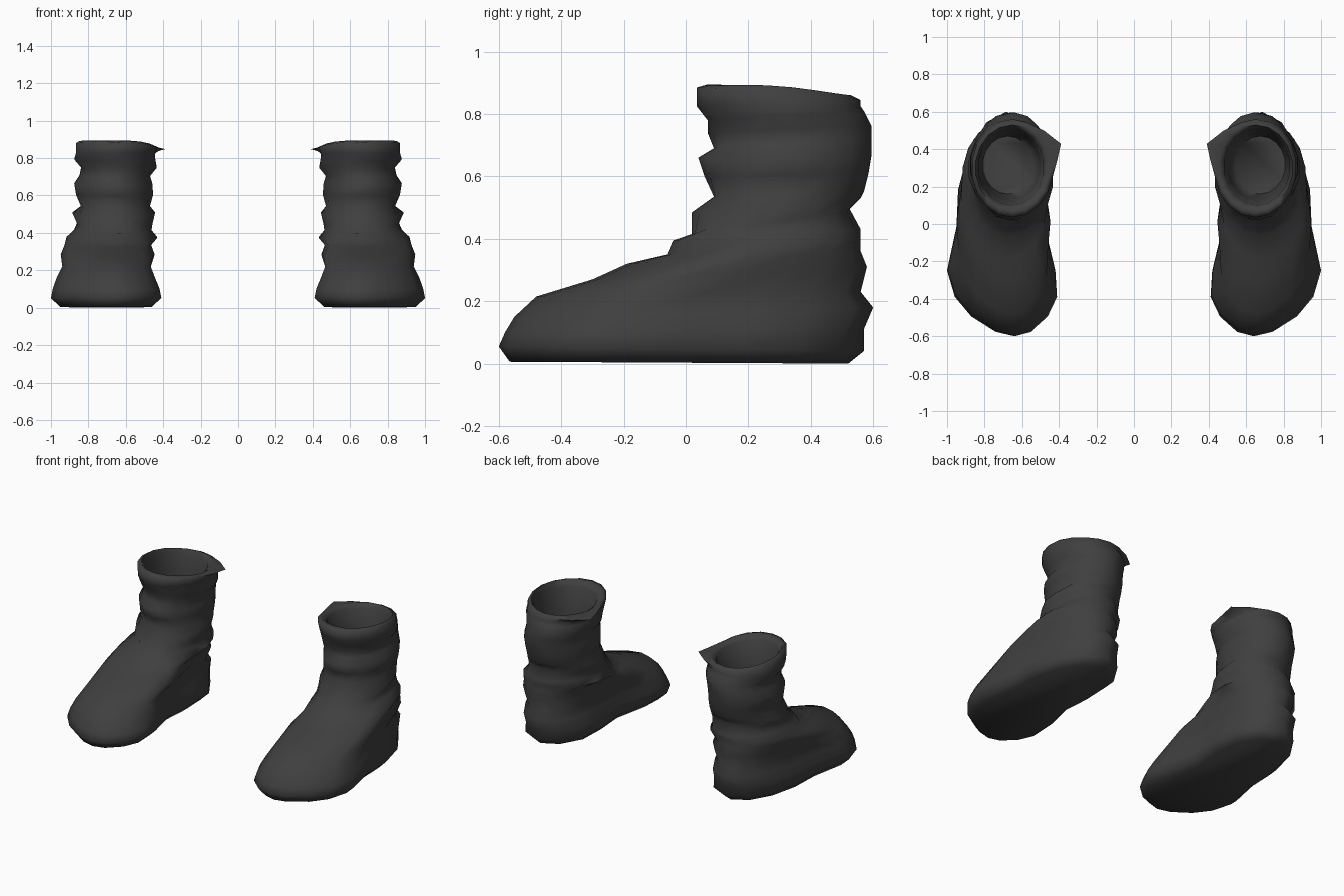
import bpy
import bmesh
import math

cube = bpy.data.objects.get("Cube")
if cube:
    bpy.data.objects.remove(cube, do_unlink=True)

# One dark fabric colour
fabric = bpy.data.materials.new("charcoal fabric")
fabric.use_nodes = True
COLOUR = (0.05, 0.05, 0.05, 1)
fabric.diffuse_color = COLOUR
bsdf = fabric.node_tree.nodes["Principled BSDF"]
bsdf.inputs["Base Color"].default_value = COLOUR
bsdf.inputs["Roughness"].default_value = 0.9

# Plan of the sole: across (-1 inner, 1 outer) and along (0 toe, 1 heel)
SOLE = [(-.22, 0), (.12, .02), (.56, .09), (.86, .18), (1, .3), (.83, .5),
        (.80, .67), (.63, .83), (.32, .95), (-.08, 1), (-.5, .95), (-.8, .83),
        (-.83, .67), (-.78, .5), (-.97, .3), (-1, .18), (-.83, .09), (-.52, .02)]
N = len(SOLE)
ANGLES = [2 * math.pi * i / N for i in range(N)]

# Rings: front y, front z, back y, back z, inner x, outer x, share of sole shape
FOOT = [
    (-.565, .006, .52, .000, .46, .95, 1),
    (-.60, .055, .57, .04, .41, 1.0, 1),
    (-.58, .10, .57, .11, .42, .99, 1),
    (-.55, .15, .60, .18, .44, .97, .95),
    (-.48, .215, .56, .23, .46, .94, .8),
    (-.30, .27, .58, .31, .44, .95, .5),
    (-.19, .32, .56, .36, .46, .93, .25),
    (-.06, .35, .56, .40, .43, .92, 0),
]
SHAFT = [
    (-.04, .395, .56, .43, .46, .88, 0),
    (.02, .41, .525, .495, .455, .86, 0),
    (.02, .485, .56, .53, .44, .89, 0),
    (.09, .535, .57, .55, .47, .84, 0),
    (.06, .60, .585, .61, .45, .87, 0),
    (.04, .66, .595, .67, .455, .88, 0),
    (.09, .69, .595, .72, .47, .85, 0),
    (.07, .74, .595, .76, .43, .84, 0),
    (.07, .78, .57, .81, .44, .88, 0),
    (.035, .825, .56, .825, .44, .87, 0),
    (.035, .885, .56, .845, .43, .87, 0),
]
LINING = [
    (.07, .895, .53, .86, .45, .85, 0),
    (.10, .86, .51, .83, .48, .835, 0),
    (.13, .70, .49, .70, .50, .83, 0),
    (.16, .52, .47, .52, .54, .81, 0),
]
ROWS = FOOT + SHAFT + LINING
CUFF = len(FOOT + SHAFT) - 1
# Flare of the cuff at its inner back corner: ring point -> sideways shift
FLARE = {11: -.03, 12: -.07, 13: -.025}


def ring_points(index, side):
    row = ROWS[index]
    soft = row
    if len(FOOT) < index < CUFF:
        # Folds bulge at the front, back and sides and fade between them
        soft = [(a + 2 * b + c) / 4
                for a, b, c in zip(ROWS[index - 1], row, ROWS[index + 1])]
    for i, angle in enumerate(ANGLES):
        w = math.cos(2 * angle) ** 2
        yf, zf, yb, zb, xin, xout, sole = [w * a + (1 - w) * b
                                           for a, b in zip(row, soft)]
        sx, sy = SOLE[i]
        u = sole * sx + (1 - sole) * math.sin(angle)
        t = sole * sy + (1 - sole) * (0.5 - 0.5 * math.cos(angle))
        x = (xin + xout) / 2 + u * (xout - xin) / 2
        z = zf + t * (zb - zf)
        if index == CUFF:
            x += FLARE.get(i, 0)
        if CUFF <= index <= CUFF + 1:
            # The rim dips towards the inner side
            z += 0.012 * u * math.sin(math.pi * t)
        yield side * x, yf + t * (yb - yf), z


def make_boot(name, side):
    bm = bmesh.new()
    rings = [[bm.verts.new(p) for p in ring_points(i, side)]
             for i in range(len(ROWS))]
    # Loft the skin, then close the sole and the floor inside
    for a, b in zip(rings, rings[1:]):
        for j in range(N):
            k = (j + 1) % N
            bm.faces.new((a[j], a[k], b[k], b[j]))
    bm.faces.new(rings[0][::-1])
    bm.faces.new(rings[-1])
    bmesh.ops.recalc_face_normals(bm, faces=bm.faces[:])
    mesh = bpy.data.meshes.new(name)
    bm.to_mesh(mesh)
    bm.free()
    mesh.materials.append(fabric)
    boot = bpy.data.objects.new(name, mesh)
    bpy.context.collection.objects.link(boot)
    bpy.ops.object.select_all(action='DESELECT')
    boot.select_set(True)
    bpy.context.view_layer.objects.active = boot
    bpy.ops.object.shade_smooth_by_angle(angle=math.radians(80))


make_boot("left_boot", 1)
make_boot("right_boot", -1)
